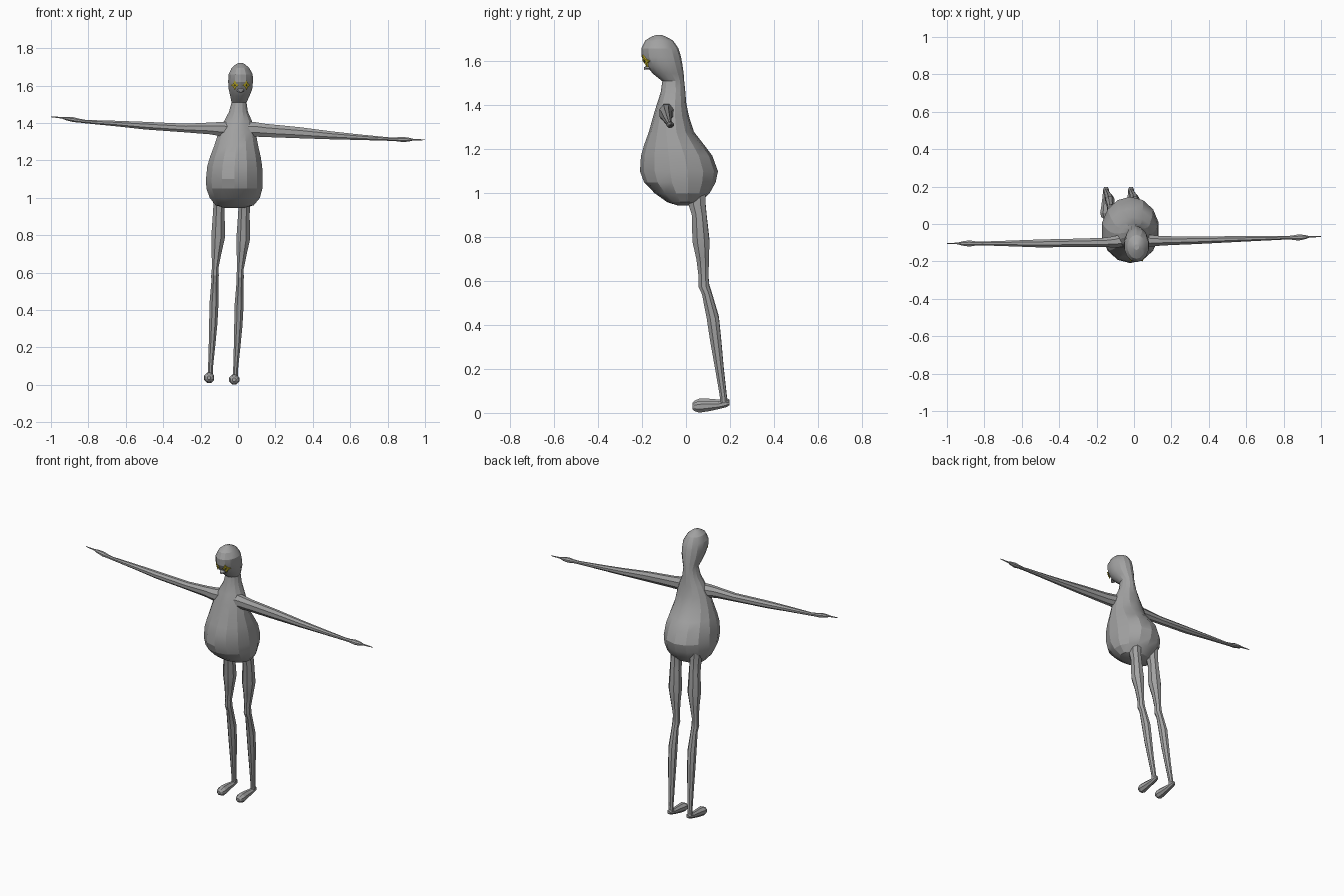
import bpy, bmesh, math
from mathutils import Vector


def material(name, rgb):
    m = bpy.data.materials.new(name)
    m.diffuse_color = (*rgb, 1)
    return m


GREY = material("grey_skin", (0.36, 0.36, 0.36))
YELLOW = material("eye_yellow", (0.62, 0.50, 0.02))
DARK = material("pupil_dark", (0.03, 0.03, 0.03))
X, Y, Z = Vector((1, 0, 0)), Vector((0, 1, 0)), Vector((0, 0, 1))


def finish(name, bm, mat, angle=22):
    bmesh.ops.recalc_face_normals(bm, faces=bm.faces[:])
    me = bpy.data.meshes.new(name)
    bm.to_mesh(me)
    bm.free()
    me.materials.append(mat)
    ob = bpy.data.objects.new(name, me)
    bpy.context.collection.objects.link(ob)
    bpy.context.view_layer.objects.active = ob
    ob.select_set(True)
    bpy.ops.object.shade_smooth_by_angle(angle=math.radians(angle))
    ob.select_set(False)
    return ob


def loft(name, rings, u, v, sides, mat=GREY):
    """Skin elliptical rings (x, y, z, radius_u, radius_v), capped at both ends."""
    bm = bmesh.new()
    loops = []
    for x, y, z, ru, rv in rings:
        loops.append([bm.verts.new(Vector((x, y, z))
                      + u * ru * math.cos(2 * math.pi * (i + .5) / sides)
                      + v * rv * math.sin(2 * math.pi * (i + .5) / sides)) for i in range(sides)])
    for a, b in zip(loops, loops[1:]):
        for i in range(sides):
            j = (i + 1) % sides
            bm.faces.new((a[i], a[j], b[j], b[i]))
    bm.faces.new(loops[0])
    bm.faces.new(loops[-1])
    return finish(name, bm, mat)


# Pear-shaped body, neck and head: z, left, right, front, back
profile = [
    (0.945, -0.07, 0.03, -0.04, 0.03), (0.96, -0.12, 0.085, -0.085, 0.065),
    (1.00, -0.152, 0.118, -0.14, 0.105), (1.05, -0.17, 0.131, -0.188, 0.132),
    (1.10, -0.172, 0.133, -0.206, 0.142), (1.17, -0.165, 0.13, -0.202, 0.117),
    (1.22, -0.15, 0.122, -0.188, 0.08), (1.28, -0.127, 0.108, -0.167, 0.034),
    (1.35, -0.105, 0.095, -0.148, 0.012), (1.41, -0.075, 0.075, -0.13, 0.0),
    (1.46, -0.048, 0.053, -0.114, -0.004), (1.51, -0.035, 0.046, -0.107, -0.009),
    (1.545, -0.042, 0.062, -0.15, -0.012), (1.58, -0.05, 0.076, -0.178, -0.017),
    (1.62, -0.053, 0.08, -0.2, -0.024), (1.66, -0.051, 0.079, -0.202, -0.036),
    (1.695, -0.034, 0.06, -0.185, -0.06), (1.712, -0.014, 0.04, -0.158, -0.09),
    (1.72, 0.0, 0.027, -0.138, -0.11)]
loft("body_and_head", [((l + r) / 2, (f + b) / 2, z, (r - l) / 2 * 1.02, (b - f) / 2 * 1.02)
                       for z, l, r, f, b in profile], X, Y, 14)

# Small beak under the eyes
loft("beak", [(0.014, -0.15, 1.578, 0.026, 0.016), (0.014, -0.178, 1.574, 0.019, 0.011),
              (0.014, -0.192, 1.567, 0.008, 0.005)], X, Z, 6)

# Eyes: thin pointed plates with dark pupils laid against the face
for side, name in ((-1, "left"), (1, "right")):
    for part, size, mat, lift in (("eye", 1.0, YELLOW, 0), ("pupil", 0.3, DARK, 0.002)):
        bm = bmesh.new()
        front, back = [], []
        for i in range(8):
            r = (0.027 if i % 2 == 0 else 0.014) * size
            a = math.pi * i / 4
            dx, dz = 0.75 * r * math.cos(a), r * math.sin(a)
            x = side * 0.031 + dx
            # follow the rounding of the head
            y = -0.111 - 0.085 * math.sqrt(1 - min(0.95, (x / 0.067) ** 2)) + (1.60 - 1.60 - dz) * 0.4
            front.append(bm.verts.new((0.014 + x, y - 0.003 - lift, 1.602 + dz)))
            back.append(bm.verts.new((0.014 + x, y + 0.004 - lift, 1.602 + dz)))
        cy = -0.111 - 0.085 * math.sqrt(1 - (0.031 / 0.067) ** 2)
        hub = bm.verts.new((0.014 + side * 0.031, cy - 0.004 - lift, 1.602))
        for i in range(8):
            j = (i + 1) % 8
            bm.faces.new((hub, front[i], front[j]))
            bm.faces.new((front[i], front[j], back[j], back[i]))
        bm.faces.new(back)
        finish(f"{name}_{part}", bm, mat)

# Arms: x, y, z, half depth, half height; hand and long finger at the end
left_arm = [
    (-0.05, -0.085, 1.365, 0.04, 0.045), (-0.10, -0.095, 1.368, 0.034, 0.04),
    (-0.15, -0.098, 1.371, 0.027, 0.034), (-0.28, -0.10, 1.373, 0.024, 0.025),
    (-0.50, -0.104, 1.386, 0.023, 0.022), (-0.65, -0.104, 1.397, 0.017, 0.016),
    (-0.81, -0.104, 1.407, 0.011, 0.01), (-0.845, -0.104, 1.412, 0.012, 0.011),
    (-0.88, -0.104, 1.418, 0.018, 0.014), (-0.92, -0.104, 1.424, 0.012, 0.01),
    (-0.94, -0.104, 1.428, 0.005, 0.005), (-1.0, -0.104, 1.433, 0.002, 0.002)]
right_arm = [
    (0.04, -0.085, 1.365, 0.04, 0.045), (0.09, -0.09, 1.366, 0.034, 0.042),
    (0.15, -0.09, 1.36, 0.027, 0.038), (0.33, -0.087, 1.348, 0.022, 0.032),
    (0.50, -0.082, 1.334, 0.018, 0.023), (0.65, -0.078, 1.324, 0.014, 0.016),
    (0.81, -0.074, 1.314, 0.01, 0.01), (0.845, -0.073, 1.313, 0.012, 0.011),
    (0.88, -0.072, 1.312, 0.018, 0.015), (0.915, -0.07, 1.311, 0.012, 0.011),
    (0.935, -0.069, 1.311, 0.005, 0.005), (1.0, -0.067, 1.31, 0.002, 0.002)]
loft("left_arm", left_arm, Y, Z, 8)
loft("right_arm", right_arm, Y, Z, 8)

# Legs and feet share one shape: x, y, z, half width, half depth
leg = [
    (0.03, 0.045, 1.03, 0.036, 0.045), (0.033, 0.05, 0.95, 0.033, 0.042),
    (0.031, 0.06, 0.90, 0.034, 0.036), (0.028, 0.068, 0.78, 0.04, 0.042),
    (0.02, 0.076, 0.70, 0.029, 0.031), (0.012, 0.08, 0.615, 0.019, 0.024),
    (0.011, 0.081, 0.575, 0.022, 0.027), (0.01, 0.095, 0.54, 0.02, 0.024),
    (0.006, 0.122, 0.43, 0.026, 0.03), (0.002, 0.136, 0.32, 0.024, 0.027),
    (-0.005, 0.152, 0.20, 0.019, 0.021), (-0.013, 0.169, 0.08, 0.014, 0.017),
    (-0.015, 0.173, 0.04, 0.015, 0.018)]
foot = [
    (-0.016, 0.198, 0.043, 0.01, 0.009), (-0.016, 0.185, 0.042, 0.017, 0.017),
    (-0.017, 0.15, 0.034, 0.018, 0.018), (-0.019, 0.10, 0.031, 0.023, 0.026),
    (-0.02, 0.06, 0.028, 0.029, 0.029), (-0.021, 0.038, 0.027, 0.022, 0.02),
    (-0.021, 0.029, 0.027, 0.01, 0.01)]
for name, dx, dz in (("left", -0.134, 0.01), ("right", 0.0, 0.0)):
    for part, rings, v in (("leg", leg, Y), ("foot", foot, Z)):
        loft(f"{name}_{part}", [(x + dx, y, z + dz, a, b) for x, y, z, a, b in rings], X, v, 8)
